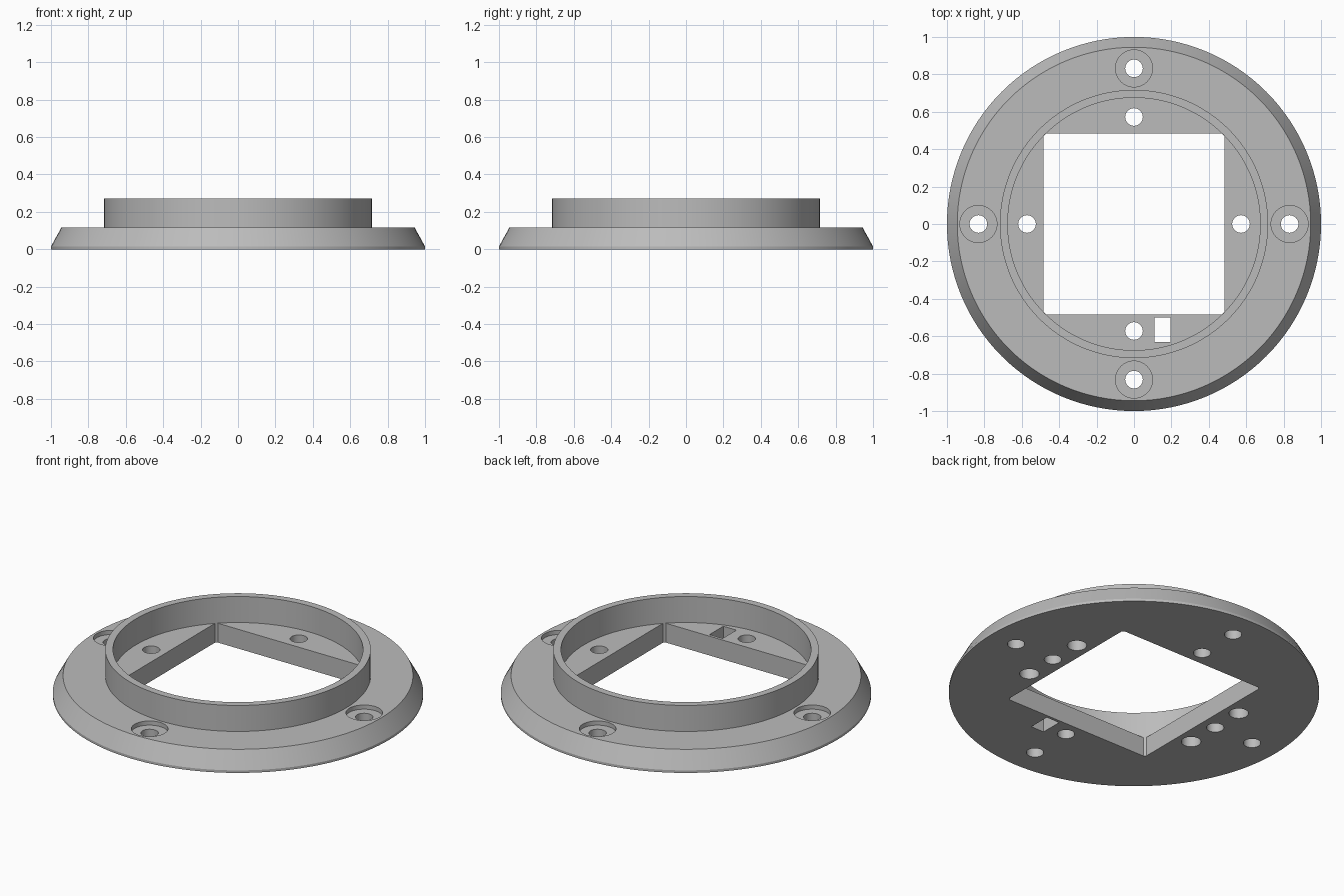
import bpy, bmesh, math
from mathutils import Matrix, Vector

default = bpy.data.objects.get("Cube")
if default:
    bpy.data.objects.remove(default, do_unlink=True)

PLATE = 0.115      # plate thickness
COLLAR = 0.27      # top of the raised collar

grey = bpy.data.materials.new("light_grey_plastic")
grey.use_nodes = True
colour = (0.5, 0.5, 0.5, 1)
grey.diffuse_color = colour
grey.node_tree.nodes["Principled BSDF"].inputs["Base Color"].default_value = colour


def make_object(name, bm):
    bmesh.ops.recalc_face_normals(bm, faces=bm.faces)
    mesh = bpy.data.meshes.new(name)
    bm.to_mesh(mesh)
    bm.free()
    mesh.materials.append(grey)
    obj = bpy.data.objects.new(name, mesh)
    bpy.context.collection.objects.link(obj)
    return obj


def lathe(bm, profile, steps, centre=(0, 0)):
    """Spin a (radius, z) profile that starts and ends on the axis."""
    verts = [bm.verts.new((r, 0, z)) for r, z in profile]
    edges = [bm.edges.new(pair) for pair in zip(verts, verts[1:])]
    bmesh.ops.spin(bm, geom=verts + edges, cent=(0, 0, 0), axis=(0, 0, 1),
                   angle=math.tau, steps=steps, use_duplicate=False)
    new = [v for v in bm.verts if v.tag is False]
    bmesh.ops.remove_doubles(bm, verts=new, dist=0.0001)
    new = [v for v in bm.verts if v.tag is False]
    bmesh.ops.translate(bm, verts=new, vec=(*centre, 0))
    for v in new:
        v.tag = True


def block(bm, x, y, size_x, size_y, chamfer=0):
    """Tall box through the plate, with optional cut vertical corners."""
    place = Matrix.Translation((x, y, PLATE / 2)) @ Matrix.Diagonal((size_x, size_y, 1, 1))
    verts = bmesh.ops.create_cube(bm, size=1, matrix=place)["verts"]
    if chamfer:
        edges = {e for v in verts for e in v.link_edges
                 if abs(e.verts[0].co.z - e.verts[1].co.z) > 0.5}
        bmesh.ops.bevel(bm, geom=list(edges), offset=chamfer, segments=1, affect='EDGES')
    for v in bm.verts:
        v.tag = True


# Flange: sloped round plate with the raised collar
bm = bmesh.new()
lathe(bm, [(0, 0), (1, 0), (1, 0.015), (0.945, PLATE), (0.717, PLATE), (0.717, COLLAR),
           (0.675, COLLAR), (0.675, PLATE), (0, PLATE)], 128)
flange = make_object("mounting_flange", bm)

# Openings, all in one cutter
bm = bmesh.new()
block(bm, 0, 0, 0.966, 0.966, chamfer=0.012)
block(bm, 0.152, -0.565, 0.086, 0.13)
for k in range(4):
    way = Vector((math.cos(k * math.pi / 2), math.sin(k * math.pi / 2)))
    # counterbored outer screw hole, plain inner screw hole
    lathe(bm, [(0, -0.1), (0.047, -0.1), (0.047, PLATE - 0.025), (0.099, PLATE - 0.025),
               (0.099, 0.2), (0, 0.2)], 48, way * 0.832)
    lathe(bm, [(0, -0.1), (0.047, -0.1), (0.047, 0.2), (0, 0.2)], 48, way * 0.572)
# Blind pockets in the underside
for sx in (-1, 1):
    for sy in (-1, 1):
        lathe(bm, [(0, -0.1), (0.053, -0.1), (0.053, 0.08), (0, 0.08)], 48,
              (sx * 0.57, sy * 0.2))
cutter = make_object("opening_cutter", bm)
cutter.hide_render = True

# Cut, then drop the cutter
cut = flange.modifiers.new("openings", 'BOOLEAN')
cut.operation = 'DIFFERENCE'
cut.solver = 'EXACT'
cut.object = cutter
bpy.context.view_layer.objects.active = flange
flange.select_set(True)
bpy.ops.object.modifier_apply(modifier=cut.name)
bpy.data.objects.remove(cutter, do_unlink=True)

# Smooth round walls, crisp rims
bpy.ops.object.select_all(action='DESELECT')
flange.select_set(True)
bpy.ops.object.shade_smooth_by_angle(angle=math.radians(20))
